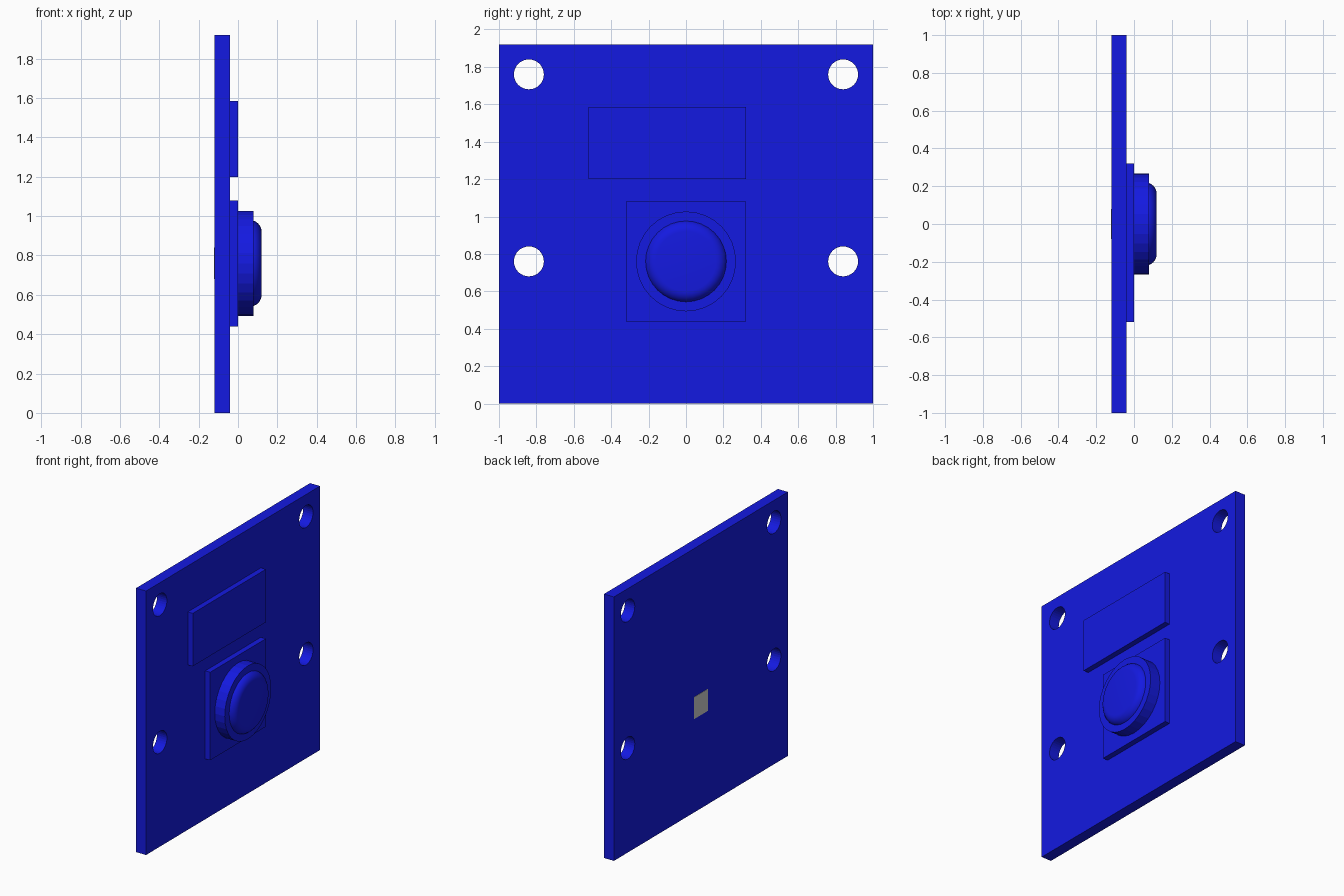
import bpy, bmesh, math
from mathutils import Matrix

if "Cube" in bpy.data.objects:
    bpy.data.objects.remove(bpy.data.objects["Cube"])

blue = bpy.data.materials.new("blue")
blue.diffuse_color = (0.007, 0.01, 0.75, 1)
blue.use_nodes = True
blue.node_tree.nodes["Principled BSDF"].inputs["Base Color"].default_value = blue.diffuse_color

# All round parts share this axis height
AXIS_Z = 0.76


def finish(name, bm, mat=blue):
    bmesh.ops.recalc_face_normals(bm, faces=bm.faces)
    mesh = bpy.data.meshes.new(name)
    bm.to_mesh(mesh)
    bm.free()
    obj = bpy.data.objects.new(name, mesh)
    bpy.context.collection.objects.link(obj)
    if mat:
        mesh.materials.append(mat)
    return obj


def box(name, x, y, z, mat=blue):
    bm = bmesh.new()
    size = [b - a for a, b in (x, y, z)]
    mid = [(a + b) / 2 for a, b in (x, y, z)]
    bmesh.ops.create_cube(bm, size=1,
                          matrix=Matrix.Translation(mid) @ Matrix.Diagonal((*size, 1)))
    return finish(name, bm, mat)


def disc(name, radius, x, y, z, sides=32):
    """Cylinder along x, spanning the given x range."""
    bm = bmesh.new()
    place = Matrix.Translation(((x[0] + x[1]) / 2, y, z)) @ Matrix.Rotation(math.pi / 2, 4, 'Y')
    bmesh.ops.create_cone(bm, cap_ends=True, segments=sides, radius1=radius,
                          radius2=radius, depth=x[1] - x[0], matrix=place)
    return finish(name, bm)


# Mounting plate with four drilled holes
plate = box("mounting_plate", (-0.12, -0.04), (-1, 1), (0, 1.92))
for y in (-0.84, 0.84):
    for z in (AXIS_Z, 1.76):
        cutter = disc("hole_cutter", 0.08, (-0.3, 0.2), y, z)
        cutter.hide_render = True
        cutter.hide_set(True)
        cut = plate.modifiers.new("hole", 'BOOLEAN')
        cut.operation = 'DIFFERENCE'
        cut.object = cutter

# Raised blocks on the plate
box("label_block", (-0.04, 0), (-0.52, 0.32), (1.2, 1.585))
box("button_base", (-0.04, 0), (-0.32, 0.32), (AXIS_Z - 0.32, AXIS_Z + 0.32))

# Round collar around the button
disc("button_collar", 0.267, (0, 0.08), 0, AXIS_Z)

# Button cap: lathed profile with a rounded rim
bm = bmesh.new()
profile = [(0.02, 0), (0.02, 0.22)]
for i in range(7):
    a = math.radians(15 * i)
    profile.append((0.06 + 0.06 * math.sin(a), 0.16 + 0.06 * math.cos(a)))
profile.append((0.12, 0))
verts = [bm.verts.new((x, 0, AXIS_Z + r)) for x, r in profile]
edges = [bm.edges.new(pair) for pair in zip(verts, verts[1:])]
bmesh.ops.spin(bm, geom=verts + edges, cent=(0, 0, AXIS_Z), axis=(1, 0, 0),
               angle=math.tau, steps=32, use_merge=True)
bmesh.ops.remove_doubles(bm, verts=bm.verts, dist=1e-5)
cap = finish("button_cap", bm)
bpy.context.view_layer.objects.active = cap
cap.select_set(True)
bpy.ops.object.shade_smooth_by_angle(angle=math.radians(30))

# Small grey contact, practically flush with the back of the plate
box("rear_contact", (-0.1215, -0.05), (-0.08, 0.08), (AXIS_Z - 0.08, AXIS_Z + 0.08), None)
